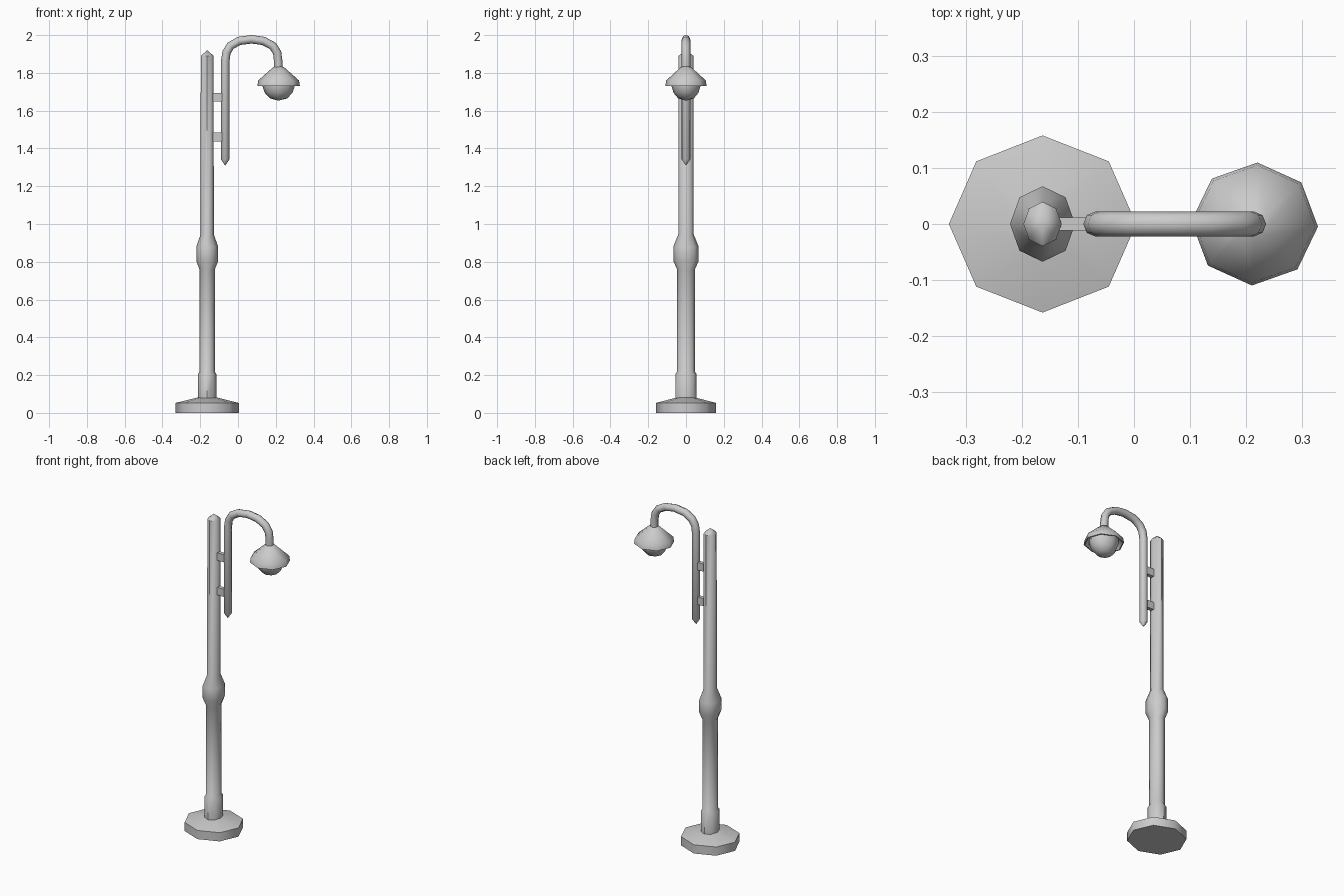
import bpy, bmesh, math

if "Cube" in bpy.data.objects:
    bpy.data.objects.remove(bpy.data.objects["Cube"])

SIDES = 8


def finish(obj):
    bpy.ops.object.select_all(action='DESELECT')
    obj.select_set(True)
    bpy.context.view_layer.objects.active = obj
    bpy.ops.object.shade_smooth_by_angle(angle=math.radians(48))


def lathe(name, profile, x, y_scale=1.0, turn=0.0):
    """Turn (radius, z) points around a vertical axis; radius 0 makes a tip."""
    bm = bmesh.new()
    rings = []
    for r, z in profile:
        if r == 0:
            rings.append([bm.verts.new((0, 0, z))] * SIDES)
            continue
        ring = []
        for i in range(SIDES):
            a = 2 * math.pi * i / SIDES + turn
            ring.append(bm.verts.new((r * math.cos(a), r * y_scale * math.sin(a), z)))
        rings.append(ring)
    for low, high in zip(rings, rings[1:]):
        for i in range(SIDES):
            j = (i + 1) % SIDES
            corners = list(dict.fromkeys((low[i], low[j], high[j], high[i])))
            bm.faces.new(corners)
    bmesh.ops.recalc_face_normals(bm, faces=bm.faces)
    mesh = bpy.data.meshes.new(name)
    bm.to_mesh(mesh)
    bm.free()
    obj = bpy.data.objects.new(name, mesh)
    obj.location.x = x
    bpy.context.collection.objects.link(obj)
    finish(obj)
    return obj


POLE_X = -0.163
LAMP_X = 0.215

# Octagonal foot
lathe("base", [(0, 0), (0.167, 0), (0.167, 0.053), (0.045, 0.083), (0, 0.083)],
      POLE_X, 0.945)

# Pole with lower collar, mid bulge and pointed cap
lathe("pole", [(0, 0.07), (0.049, 0.07), (0.049, 0.205), (0.041, 0.217),
               (0.041, 0.76), (0.058, 0.805), (0.058, 0.88), (0.035, 0.945),
               (0.034, 1.89), (0, 1.92)], POLE_X, 1.16)

# Curved arm with pointed lower end: (x, z, relative radius)
path = [(-0.068, 1.31, 0.02), (-0.068, 1.342, 1), (-0.068, 1.86, 1),
        (-0.061, 1.908, 1), (-0.040, 1.943, 1), (0.005, 1.969, 1),
        (0.072, 1.978, 1), (0.135, 1.969, 1), (0.184, 1.943, 1),
        (0.207, 1.908, 1), (0.213, 1.86, 1), (0.213, 1.80, 1)]
curve = bpy.data.curves.new("lamp_arm", 'CURVE')
curve.dimensions = '3D'
curve.bevel_depth = 0.0225
curve.bevel_resolution = 2
curve.use_fill_caps = True
spline = curve.splines.new('POLY')
spline.points.add(len(path) - 1)
for p, (x, z, r) in zip(spline.points, path):
    p.co = (x, 0, z, 1)
    p.radius = r
arm = bpy.data.objects.new("lamp_arm", curve)
bpy.context.collection.objects.link(arm)
bpy.context.view_layer.objects.active = arm
arm.select_set(True)
bpy.ops.object.select_all(action='DESELECT')
arm.select_set(True)
bpy.ops.object.convert(target='MESH')
finish(bpy.context.view_layer.objects.active)

# Brackets tying the arm to the pole
for name, z in (("lower_bracket", 1.461), ("upper_bracket", 1.671)):
    bpy.ops.mesh.primitive_cube_add(size=1, location=(-0.109, 0, z))
    bracket = bpy.context.object
    bracket.name = name
    bracket.scale = (0.06, 0.023, 0.046)

# Hollow lamp shade
lathe("lamp_shade", [(0, 1.835), (0.027, 1.832), (0.108, 1.76), (0.113, 1.73),
                     (0.106, 1.73), (0.095, 1.75), (0, 1.80)],
      LAMP_X, 0.97, math.radians(-2.5))

# Rounded bulb below the shade
bulb = [(0.085, 1.765), (0.085, 1.728), (0.073, 1.694), (0.046, 1.665), (0, 1.653)]
lathe("bulb", [(0, 1.765)] + bulb, LAMP_X, 0.9, math.radians(-2.5))
